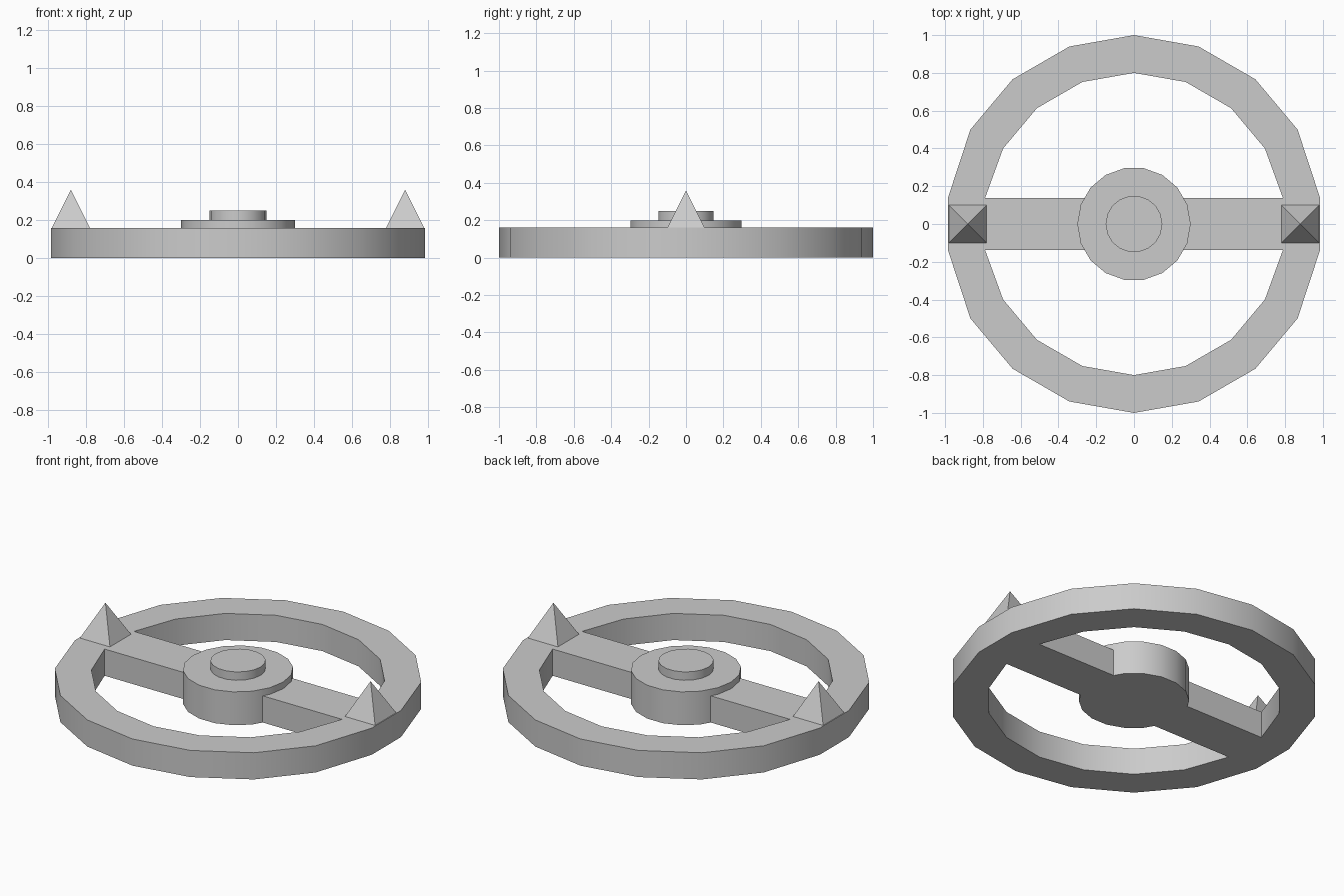
import bpy, bmesh
from math import cos, sin, radians, sqrt

if "Cube" in bpy.data.objects:
    bpy.data.objects.remove(bpy.data.objects["Cube"])

SIDES = 18
HEIGHT = 0.16


def finish(bm, name, smooth=True):
    bmesh.ops.recalc_face_normals(bm, faces=bm.faces[:])
    mesh = bpy.data.meshes.new(name)
    bm.to_mesh(mesh)
    bm.free()
    obj = bpy.data.objects.new(name, mesh)
    bpy.context.collection.objects.link(obj)
    if smooth:
        bpy.ops.object.select_all(action='DESELECT')
        bpy.context.view_layer.objects.active = obj
        obj.select_set(True)
        bpy.ops.object.shade_smooth_by_angle(angle=radians(30))
    return obj


# Rim and cross bar: flat outline raised to full height
bm = bmesh.new()
outer, inner = [], []
for i in range(SIDES):
    a = radians(10 + 20 * i)
    x, y = cos(a), sin(a)
    # the outer ends beside the bar are squared off to the bar width
    outer.append(bm.verts.new((x, y if abs(y) > 0.2 else 0.8 * y, 0)))
    inner.append(bm.verts.new((0.8 * x, 0.8 * y, 0)))
for i in range(SIDES):
    j = (i + 1) % SIDES
    bm.faces.new((outer[i], outer[j], inner[j], inner[i]))
bm.faces.new((inner[0], inner[8], inner[9], inner[17]))
raised = bmesh.ops.extrude_face_region(bm, geom=bm.faces[:], use_keep_orig=True)
top = [v for v in raised["geom"] if isinstance(v, bmesh.types.BMVert)]
bmesh.ops.translate(bm, verts=top, vec=(0, 0, HEIGHT))
finish(bm, "wheel_rim_and_bar")


# Hub and its centre button
def disc(name, radius, z0, z1):
    bm = bmesh.new()
    bottom = [bm.verts.new((radius * cos(radians(20 * i)), radius * sin(radians(20 * i)), z0))
              for i in range(SIDES)]
    face = bm.faces.new(bottom)
    ext = bmesh.ops.extrude_face_region(bm, geom=[face], use_keep_orig=True)
    verts = [v for v in ext["geom"] if isinstance(v, bmesh.types.BMVert)]
    bmesh.ops.translate(bm, verts=verts, vec=(0, 0, z1 - z0))
    finish(bm, name)


disc("hub", 0.3, 0, 0.2)
disc("hub_button", 0.15, 0.2, 0.25)

# Pyramid spikes at both ends of the bar
for side, name in ((-1, "left_spike"), (1, "right_spike")):
    bm = bmesh.new()
    base = [bm.verts.new((side * 0.88 + dx, dy, HEIGHT))
            for dx, dy in ((-0.1, -0.1), (0.1, -0.1), (0.1, 0.1), (-0.1, 0.1))]
    tip = bm.verts.new((side * 0.88, 0, 0.36))
    bm.faces.new(base[::-1])
    for i in range(4):
        bm.faces.new((base[i], base[(i + 1) % 4], tip))
    finish(bm, name, smooth=False)
